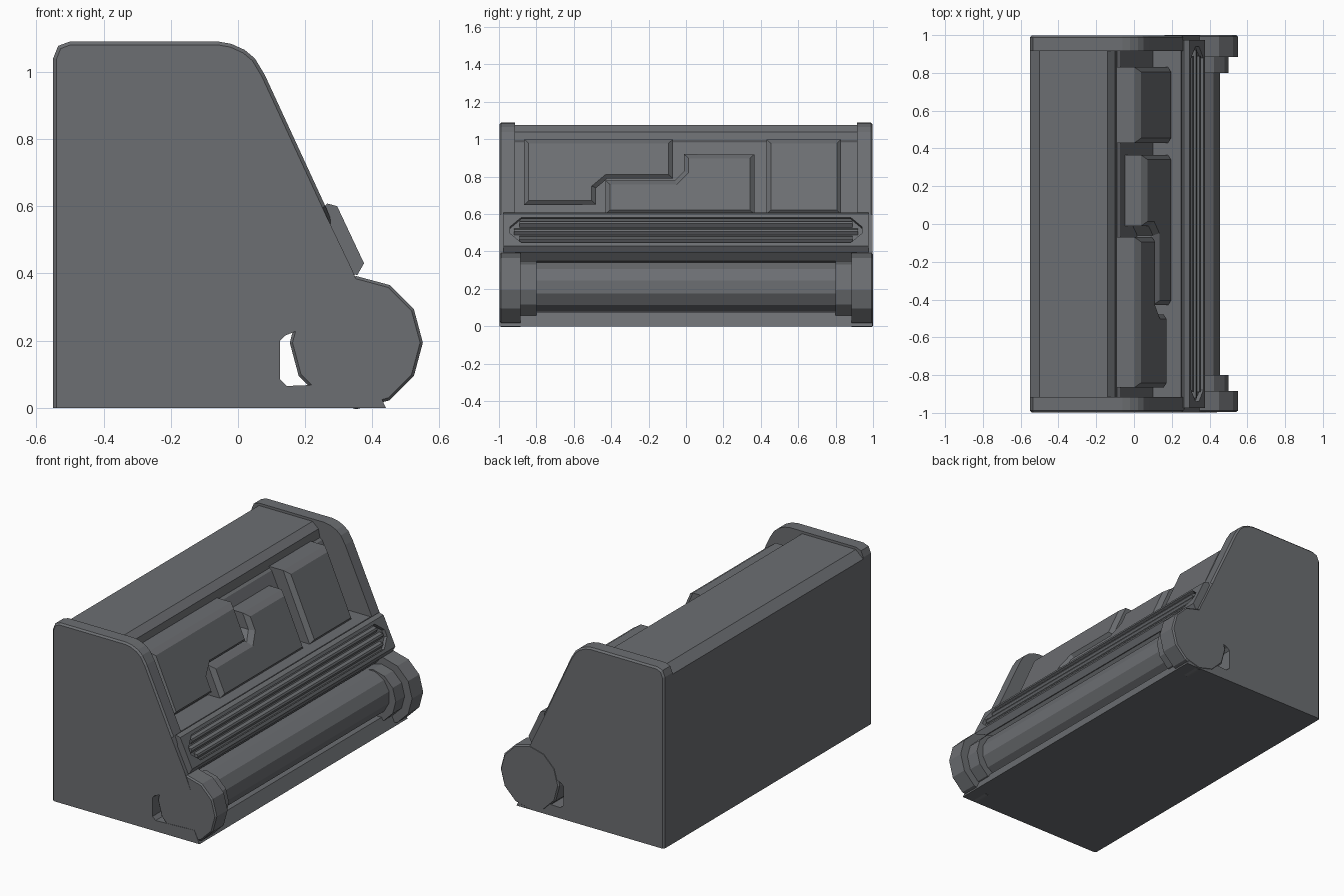
import bpy, bmesh, math
from mathutils import Vector

cube = bpy.data.objects.get("Cube")
if cube:
    bpy.data.objects.remove(cube, do_unlink=True)

grey = bpy.data.materials.new("slate grey")
grey.use_nodes = True
COLOUR = (0.15, 0.157, 0.168, 1)
grey.diffuse_color = COLOUR
grey.node_tree.nodes["Principled BSDF"].inputs["Base Color"].default_value = COLOUR


def prism(name, ring, offset, bevel=0, edge_rule=None):
    """Extrude a closed ring of points along an offset, bevelling chosen edges."""
    bm = bmesh.new()
    base = bm.faces.new([bm.verts.new(p) for p in ring])
    ext = bmesh.ops.extrude_face_region(bm, geom=[base], use_keep_orig=True)
    top = [g for g in ext["geom"] if isinstance(g, bmesh.types.BMVert)]
    bmesh.ops.translate(bm, verts=top, vec=offset)
    bmesh.ops.recalc_face_normals(bm, faces=bm.faces)
    if bevel:
        edges = [e for e in bm.edges if edge_rule(e)]
        bmesh.ops.bevel(bm, geom=edges, offset=bevel, segments=1, affect="EDGES")
    mesh = bpy.data.meshes.new(name)
    bm.to_mesh(mesh)
    bm.free()
    mesh.materials.append(grey)
    obj = bpy.data.objects.new(name, mesh)
    bpy.context.collection.objects.link(obj)
    return obj


def along_y(name, profile, y0, y1, bevel=0, edge_rule=None):
    ring = [(x, y0, z) for x, z in profile]
    return prism(name, ring, Vector((0, y1 - y0, 0)), bevel, edge_rule)


def polygon(cx, cz, r, sides=12, turn=0):
    steps = [math.radians(turn) + i * math.tau / sides for i in range(sides)]
    return [(cx + r * math.cos(a), cz + r * math.sin(a)) for a in steps]


# Side plates, open at the lower right for the roller
cavity = [(0.44, 0), (0.405, 0.075), (0.145, 0.065), (0.125, 0.085),
          (0.125, 0.2), (0.14, 0.215)]
plate = [(-0.55, 0)] + cavity + [
    (0.38, 0.31), (0.34, 0.41), (0.26, 0.6), (0.08, 0.99), (0.05, 1.04),
    (0.02, 1.065), (-0.02, 1.083), (-0.06, 1.09), (-0.5, 1.09),
    (-0.535, 1.077), (-0.55, 1.04)]


def outer_rim(e):
    a, b = (v.co for v in e.verts)
    upper = max(a.z, b.z) > 0.7
    return abs(a.y) > 0.99 and abs(b.y) > 0.99 and upper


for side, label in ((-1, "front"), (1, "back")):
    along_y(label + "_side_plate", plate, side * 0.998, side * 0.915, 0.01, outer_rim)

# Body between the plates, with a recessed sloping panel and a roller channel
body = [(-0.55, 0)] + cavity + [
    (0.14, 0.3), (0.31, 0.35), (0.35, 0.4), (0.25, 0.6), (0.1, 0.6),
    (-0.075, 0.98), (-0.09, 0.99), (-0.1, 1.04), (-0.14, 1.075),
    (-0.5, 1.075), (-0.55, 1.03)]
along_y("body", body, -0.92, 0.92)

# Roller with stepped ends
along_y("roller", polygon(0.325, 0.21, 0.135, turn=15), -0.82, 0.82)
for side, label, end in ((-1, "front", 0.996), (1, "back", 1.0)):
    along_y(label + "_roller_ring", polygon(0.345, 0.195, 0.155), side * 0.8, side * 0.9)
    along_y(label + "_roller_cap", polygon(0.352, 0.194, 0.198), side * 0.885, side * end,
            0.008, lambda e, s=end: all(abs(v.co.y) > s - 0.01 for v in e.verts))

# Sloping rail under the panel
rail = along_y("rail", [(0.25, 0.59), (0.265, 0.608), (0.295, 0.6), (0.375, 0.43),
                        (0.355, 0.395), (0.335, 0.4)], -0.975, 0.975)
centre = Vector((0.335, 0, 0.515))
up = Vector((-0.08, 0, 0.17)).normalized()
out = Vector((0.17, 0, 0.08)).normalized()


def on_rail(y, u, n):
    return centre + up * u + out * n + Vector((0, y, 0))


# Groove with pointed ends, cut into the rail
outline = [(-0.94, 0.02), (-0.88, 0.075), (0.88, 0.075), (0.94, 0.02),
           (0.94, -0.02), (0.88, -0.075), (-0.88, -0.075), (-0.94, -0.02)]
cutter = prism("groove_cutter", [on_rail(y, u, -0.022) for y, u in outline], out * 0.08)
cutter.hide_render = True
cut = rail.modifiers.new("groove", "BOOLEAN")
cut.operation, cut.solver, cut.object = "DIFFERENCE", "EXACT", cutter
bpy.context.view_layer.objects.active = rail
bpy.ops.object.modifier_apply(modifier=cut.name)
bpy.data.objects.remove(cutter, do_unlink=True)

# Ridges along the groove
for i, u in enumerate((-0.045, 0, 0.045)):
    half = 0.92 if u == 0 else 0.89
    ring = [on_rail(-half, u + du, n)
            for du, n in ((-0.02, -0.024), (-0.006, -0.004), (0.006, -0.004), (0.02, -0.024))]
    prism("ridge_%d" % (i + 1), ring, Vector((0, 2 * half, 0)))


# Raised blocks on the panel, parallel to its slope
def panel_block(name, shape):
    def x_at(z):
        return 0.205 - 0.445 * (z - 0.6)
    ring = [(x_at(z) - 0.14, y, z) for y, z in shape]
    prism(name, ring, Vector((0.14, 0, 0)), 0.024,
          lambda e: all(abs(v.co.x - x_at(v.co.z)) < 0.001 for v in e.verts))


panel_block("stepped_block", [(-0.865, 1.0), (-0.07, 1.0), (-0.07, 0.79), (-0.42, 0.79),
                              (-0.48, 0.74), (-0.48, 0.65), (-0.865, 0.65)])
panel_block("middle_block", [(-0.43, 0.6), (-0.43, 0.78), (-0.06, 0.78), (-0.01, 0.83),
                             (-0.01, 0.92), (0.365, 0.92), (0.365, 0.6)])
panel_block("square_block", [(0.43, 0.6), (0.43, 1.0), (0.83, 1.0), (0.83, 0.6)])
